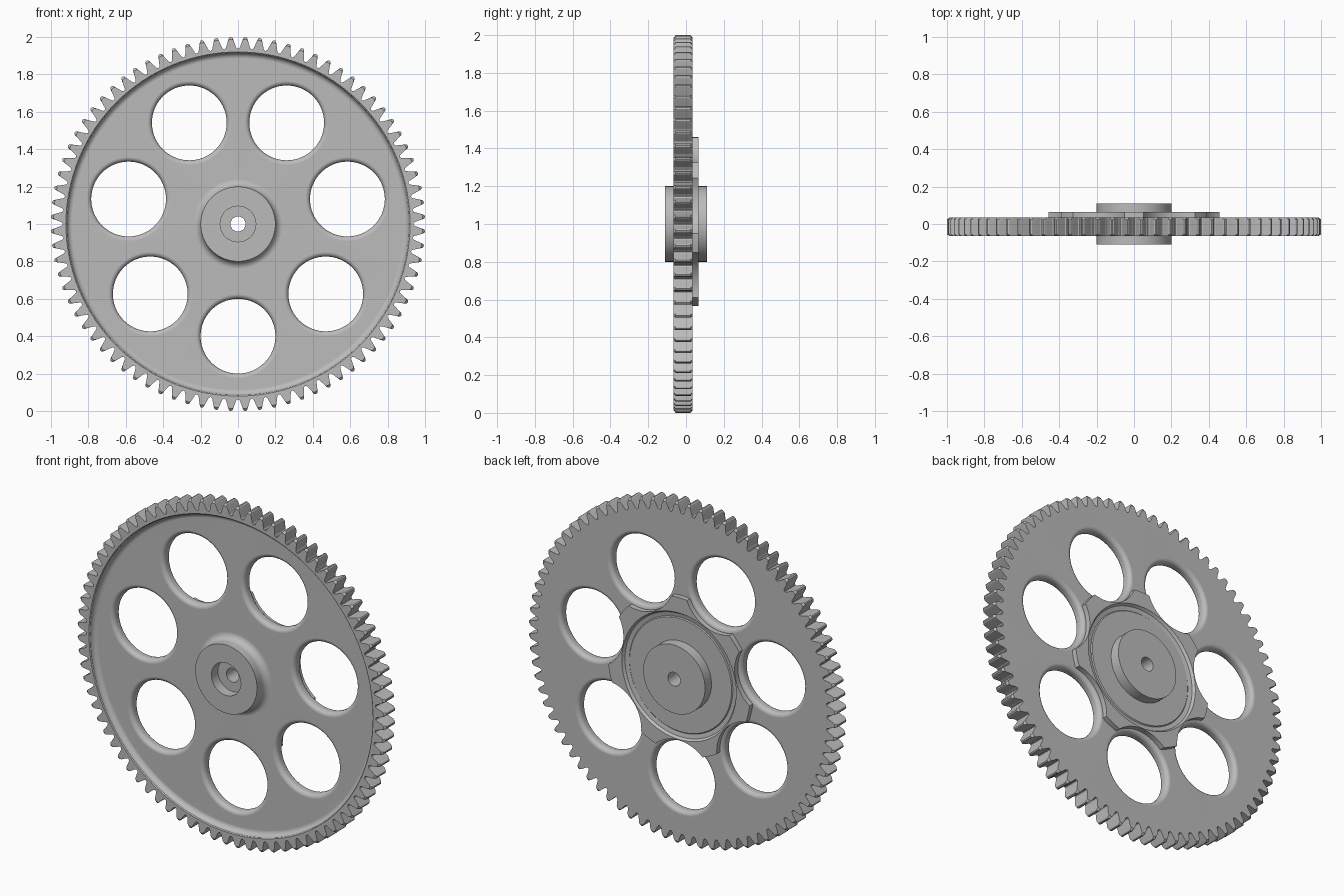
import bpy, bmesh
from math import cos, sin, pi, tau, radians

cube = bpy.data.objects.get("Cube")
if cube:
    bpy.data.objects.remove(cube, do_unlink=True)

GREY = (0.5, 0.5, 0.5, 1)
metal = bpy.data.materials.new("grey metal")
metal.use_nodes = True
metal.diffuse_color = GREY
metal.node_tree.nodes["Principled BSDF"].inputs["Base Color"].default_value = GREY

FRONT, BACK = -0.065, 0.035      # faces of the toothed rim
WEB = -0.03                      # front face of the recessed web
ROUND = 0.025                    # rounding of the lightening holes
TEETH = 80


def arc(r, y, radius, start, end, steps=6):
    """Points of a profile arc, angles in degrees."""
    angles = [radians(start + (end - start) * i / steps) for i in range(steps + 1)]
    return [(r + radius * cos(a), y + radius * sin(a)) for a in angles]


def bridge(bm, a, b):
    for i in range(len(a)):
        j = (i + 1) % len(a)
        bm.faces.new((a[i], a[j], b[j], b[i]))


def lathe(bm, profile, sides, cx=0, cz=1, closed=True):
    """Turn an (r, y) profile around an axis parallel to y."""
    rings = [[bm.verts.new((cx + r * cos(tau * k / sides), y, cz + r * sin(tau * k / sides)))
              for k in range(sides)] for r, y in profile]
    for a, b in zip(rings, rings[1:]):
        bridge(bm, a, b)
    if closed:
        bridge(bm, rings[-1], rings[0])
    else:
        bm.faces.new(rings[0])
        bm.faces.new(rings[-1])


def finish(bm, name):
    bmesh.ops.recalc_face_normals(bm, faces=bm.faces)
    mesh = bpy.data.meshes.new(name)
    bm.to_mesh(mesh)
    bm.free()
    mesh.materials.append(metal)
    obj = bpy.data.objects.new(name, mesh)
    bpy.context.collection.objects.link(obj)
    return obj


def activate(obj):
    bpy.ops.object.select_all(action='DESELECT')
    obj.select_set(True)
    bpy.context.view_layer.objects.active = obj


def smooth(obj, angle):
    activate(obj)
    bpy.ops.object.shade_smooth_by_angle(angle=radians(angle))
    mod = obj.modifiers.new("even shading", 'WEIGHTED_NORMAL')
    mod.keep_sharp = True


# Disc: bore, counterbore, front hub, dished web, rim, rear collar and rear hub
profile = [(0.04, -0.05), (0.095, -0.05), (0.095, -0.11), (0.2, -0.11)]
profile += arc(0.24, WEB - 0.04, 0.04, 180, 90)
profile += arc(0.885, WEB - 0.03, 0.03, 90, 0)
profile += [(0.92, FRONT), (0.93, FRONT), (0.93, BACK)]
profile += [(0.46, BACK), (0.46, 0.065), (0.37, 0.065), (0.36, 0.05), (0.335, 0.045),
            (0.33, 0.05), (0.2, 0.05), (0.2, 0.11), (0.04, 0.11)]
bm = bmesh.new()
lathe(bm, profile, 128)
disc = finish(bm, "gear_disc")

# Seven lightening holes with rounded edges
wide = 0.2 + ROUND
hole = [(wide, -0.2)]
hole += arc(wide, WEB + ROUND, ROUND, 270, 180)
hole += arc(wide, BACK - ROUND, ROUND, 180, 90)
hole += [(wide, 0.2)]
bm = bmesh.new()
for k in range(7):
    a = -pi / 2 + tau * k / 7
    lathe(bm, hole, 64, 0.6 * cos(a), 1 + 0.6 * sin(a), closed=False)
cutter = finish(bm, "hole_cutter")
cutter.hide_render = True
mod = disc.modifiers.new("holes", 'BOOLEAN')
mod.operation = 'DIFFERENCE'
mod.solver = 'EXACT'
mod.object = cutter
activate(disc)
bpy.ops.object.modifier_apply(modifier=mod.name)
bpy.data.objects.remove(cutter, do_unlink=True)
smooth(disc, 35)

# Toothed ring: half a tooth as (share of pitch, radius), mirrored, tips eased at both faces
flank = [(-0.47, 0.937), (-0.38, 0.942), (-0.29, 0.96), (-0.2, 0.98), (-0.12, 0.996), (-0.05, 1.0)]
tooth = flank + [(-t, r) for t, r in reversed(flank)]
pitch = tau / TEETH
outline = [(pi / 2 + (k + 0.5 + t) * pitch, r) for k in range(TEETH) for t, r in tooth]
bm = bmesh.new()
rings = []
for y, limit in ((FRONT, 0.987), (FRONT + 0.01, 1), (BACK - 0.01, 1), (BACK, 0.987)):
    rings.append([bm.verts.new((min(r, limit) * cos(a), y, 1 + min(r, limit) * sin(a)))
                  for a, r in outline])
inner = [[bm.verts.new((0.925 * cos(a), y, 1 + 0.925 * sin(a))) for a, r in outline]
         for y in (BACK, FRONT)]
rings += inner
for a, b in zip(rings, rings[1:] + rings[:1]):
    bridge(bm, a, b)
smooth(finish(bm, "toothed_ring"), 30)
